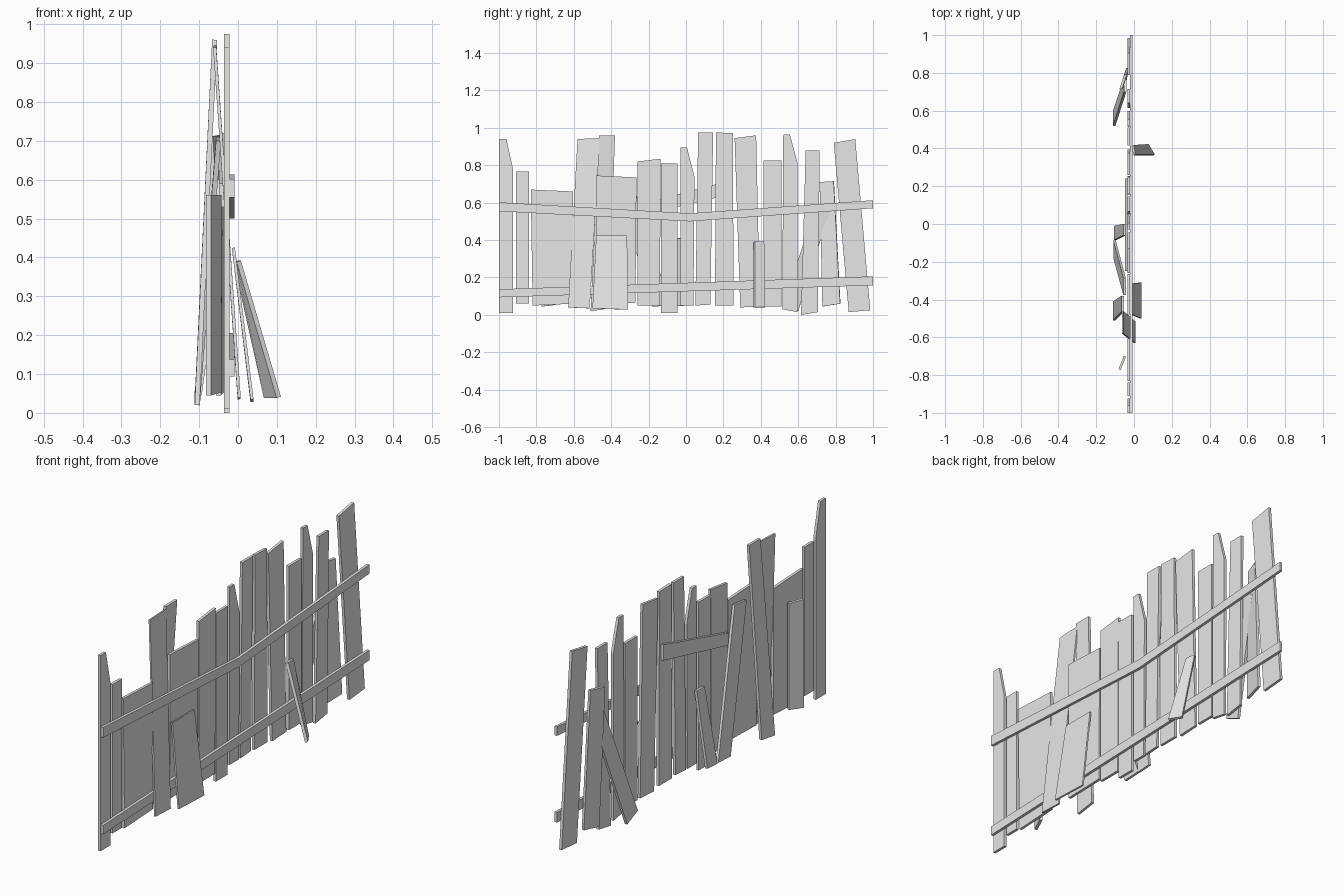
import bpy
import bmesh
from mathutils import Vector

cube = bpy.data.objects.get("Cube")
if cube:
    bpy.data.objects.remove(cube, do_unlink=True)

wood = bpy.data.materials.new("pale_grey_wood")
wood.use_nodes = True
wood.diffuse_color = (0.8, 0.8, 0.8, 1)
wood.node_tree.nodes["Principled BSDF"].inputs["Base Color"].default_value = wood.diffuse_color

PLANK_X = -0.029
RAIL_X = -0.015
THICKNESS = 0.013


def board(name, corners, thickness=THICKNESS):
    """Thick board from an outline of points, centred on the outline's plane."""
    points = [Vector(corner) for corner in corners]
    normal = (points[1] - points[0]).cross(points[-1] - points[0]).normalized()
    bm = bmesh.new()
    offset = normal * thickness / 2
    back = [bm.verts.new(p - offset) for p in points]
    front = [bm.verts.new(p + offset) for p in points]
    bm.faces.new(back[::-1])
    bm.faces.new(front)
    for i in range(len(points)):
        j = (i + 1) % len(points)
        bm.faces.new((back[i], back[j], front[j], front[i]))
    bmesh.ops.recalc_face_normals(bm, faces=bm.faces[:])
    mesh = bpy.data.meshes.new(name)
    bm.to_mesh(mesh)
    bm.free()
    mesh.materials.append(wood)
    obj = bpy.data.objects.new(name, mesh)
    bpy.context.collection.objects.link(obj)
    return obj


def upright(name, *outline, x=PLANK_X, thickness=THICKNESS):
    """Board standing in the fence plane; the outline gives (y, z) points."""
    return board(name, [(x, y, z) for y, z in outline], thickness)


def plank(name, left, right, bottom, top):
    """Straight rectangular picket."""
    return upright(name, (left, bottom), (right, bottom), (right, top), (left, top))


# Nailed pickets, from the front end to the back end
upright("end_picket_with_cut_corner", (-1, .01), (-.925, .01), (-.925, .78), (-.96, .94), (-1, .94))
plank("short_narrow_picket", left=-.91, right=-.84, bottom=.06, top=.768)
upright("wide_low_picket", (-.82, .05), (-.605, .06), (-.605, .66), (-.83, .67))
upright("wide_middle_picket", (-.48, .06), (-.27, .065), (-.265, .735), (-.48, .745))
upright("medium_picket", (-.26, .05), (-.14, .05), (-.135, .835), (-.26, .82))
plank("long_footed_picket", left=-.133, right=-.045, bottom=.01, top=.81)
upright("narrow_picket_with_cut_corner", (-.03, .05), (.04, .05), (.045, .74), (.005, .895), (-.03, .895))
upright("tall_picket_front", (.05, .05), (.13, .055), (.145, .975), (.065, .975))
upright("tall_picket_back", (.155, .05), (.255, .05), (.25, .972), (.16, .975))
upright("tilted_tall_picket", (.29, .04), (.395, .045), (.375, .96), (.26, .945))
plank("plain_picket", left=.415, right=.51, bottom=.045, top=.825)
upright("tall_picket_with_cut_corner", (.515, .03), (.595, .015), (.597, .81), (.555, .965), (.52, .965))
upright("loose_footed_picket", (.615, 0), (.705, .015), (.715, .88), (.64, .88))
upright("slanted_end_picket", (.87, .015), (.985, .025), (.905, .94), (.79, .92))

# Rails on the outer side
upright("upper_rail", (-1, .554), (.02, .5), (1, .57), (1, .613), (.02, .543), (-1, .602), x=RAIL_X)
upright("lower_rail", (-1, .094), (1, .158), (1, .206), (-1, .137), x=RAIL_X)

# Broken brace nailed across the inner side
upright("inner_brace", (-.25, .53), (.24, .645), (.24, .72), (-.25, .59), x=-.042)

# Loose boards leaning on the inner side
board("tall_leaning_board", [(-.105, -.51, .02), (-.105, -.41, .035), (-.06, -.38, .96), (-.06, -.465, .96)])
board("tall_crossing_board", [(.003, -.63, .04), (.003, -.515, .035), (-.06, -.46, .945), (-.06, -.58, .94)], .008)
board("leaning_board", [(-.103, -.18, .045), (-.103, -.086, .05), (-.05, -.286, .71), (-.05, -.376, .70)])
board("small_leaning_board", [(-.1, -.085, .045), (-.1, -.01, .05), (-.05, 0, .41), (-.05, -.06, .41)])
board("twisted_board", [(-.076, -.77, .045), (-.048, -.7, .053), (-.048, -.7, .56), (-.076, -.77, .56)])
board("turned_board", [(-.05, .73, .045), (-.035, .825, .06), (-.045, .79, .715), (-.07, .715, .71)])
board("diagonal_board", [(-.105, .52, .055), (-.105, .6, .02), (-.047, .77, .56), (-.047, .7, .6)])

# Loose boards leaning on the outer side
board("narrow_outer_board", [(.105, .365, .04), (.072, .42, .04), (-.006, .415, .39), (.002, .365, .39)])
board("wide_outer_board", [(.036, -.5, .035), (.036, -.31, .028), (-.012, -.315, .425), (-.012, -.48, .425)], .008)
